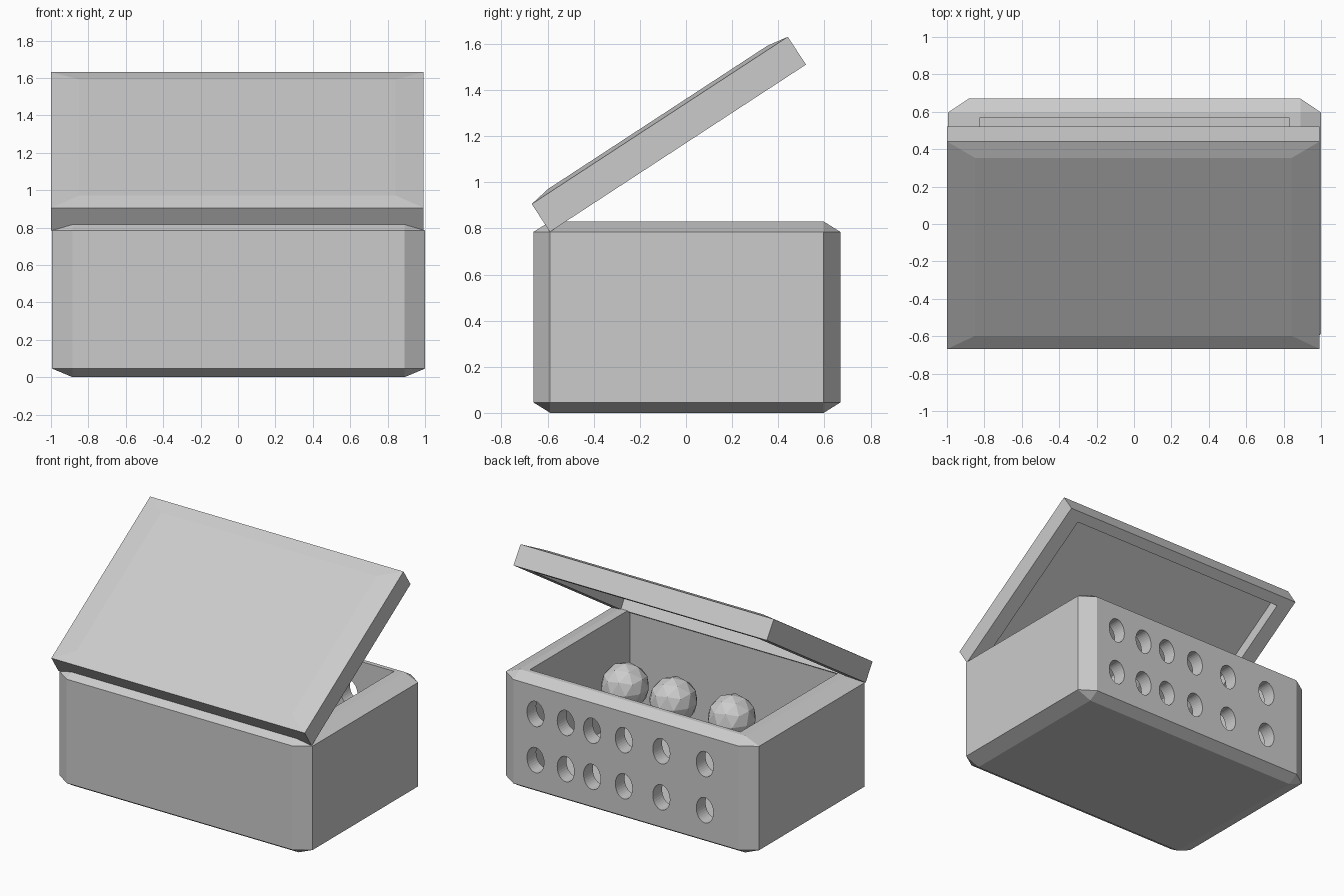
import bpy, bmesh, math
from mathutils import Matrix, Vector

if "Cube" in bpy.data.objects:
    bpy.data.objects.remove(bpy.data.objects["Cube"])

grey = bpy.data.materials.new("light_grey")
grey.diffuse_color = (0.6, 0.6, 0.6, 1)
grey.use_nodes = True
grey.node_tree.nodes["Principled BSDF"].inputs["Base Color"].default_value = grey.diffuse_color


def make(name, bm):
    bmesh.ops.recalc_face_normals(bm, faces=bm.faces)
    me = bpy.data.meshes.new(name)
    bm.to_mesh(me)
    bm.free()
    me.materials.append(grey)
    ob = bpy.data.objects.new(name, me)
    bpy.context.scene.collection.objects.link(ob)
    return ob


def box(bm, size, centre):
    m = Matrix.Translation(centre) @ Matrix.Diagonal((*size, 1))
    return bmesh.ops.create_cube(bm, size=1, matrix=m)["verts"]


def cut(ob, cutter):
    # apply a boolean difference, then discard the cutter
    mod = ob.modifiers.new("cut", 'BOOLEAN')
    mod.operation, mod.solver, mod.object = 'DIFFERENCE', 'EXACT', cutter
    cutter.hide_render = True
    dg = bpy.context.evaluated_depsgraph_get()
    me = bpy.data.meshes.new_from_object(ob.evaluated_get(dg))
    ob.modifiers.clear()
    ob.data = me
    bpy.data.objects.remove(cutter)


# box body: chamfered cube, stretched so the chamfers stretch too
bm = bmesh.new()
bmesh.ops.create_cube(bm, size=2)
bmesh.ops.bevel(bm, geom=list(bm.edges), offset=0.11, segments=1,
                affect='EDGES', profile=0.5)
bmesh.ops.transform(bm, verts=bm.verts, matrix=Matrix.Translation((0.003, 0.004, 0.415))
                    @ Matrix.Diagonal((0.9965, 0.666, 0.415, 1)))
body = make("box_body", bm)

# open cavity
bm = bmesh.new()
box(bm, (1.656, 1.125, 1.0), (0.003, 0.004, 0.58))
cut(body, make("cavity_cutter", bm))

# two rows of oval holes through the back wall
bm = bmesh.new()
for z in (0.257, 0.585):
    for x in (0.715, 0.477, 0.27, 0.02, -0.275, -0.617):
        m = (Matrix.Translation((x, 0.62, z)) @ Matrix.Rotation(math.pi / 2, 4, 'X')
             @ Matrix.Diagonal((0.067, 0.09, 1, 1)))
        bmesh.ops.create_cone(bm, cap_ends=True, segments=32, radius1=1, radius2=1,
                              depth=0.3, matrix=m)
cut(body, make("hole_cutter", bm))

# lid: slab with a slightly raised top panel and a recessed underside, hinged at the front
L, T, W = 1.326, 0.144, 0.9965


def ring(bm, wx, y0, y1, z):
    return [bm.verts.new(p) for p in ((-wx, y0, z), (wx, y0, z), (wx, y1, z), (-wx, y1, z))]


bm = bmesh.new()
rings = [ring(bm, W - 0.15, 0.095, L - 0.095, T + 0.016),
         ring(bm, W, 0, L, T),
         ring(bm, W, 0, L, 0),
         ring(bm, W - 0.11, 0.075, L - 0.075, 0),
         ring(bm, W - 0.11, 0.075, L - 0.075, 0.08)]
for a, b in zip(rings, rings[1:]):
    for i in range(4):
        j = (i + 1) % 4
        bm.faces.new((a[i], a[j], b[j], b[i]))
bm.faces.new(rings[0])
bm.faces.new(rings[-1])
bmesh.ops.transform(bm, verts=bm.verts, matrix=Matrix.Translation((-0.0035, -0.59, 0.785))
                    @ Matrix.Rotation(math.radians(33.15), 4, 'X'))
make("lid", bm)

# three faceted balls inside
for i, x in enumerate((0.48, 0.10, -0.36)):
    bm = bmesh.new()
    bmesh.ops.create_icosphere(bm, subdivisions=2, radius=0.16,
                               matrix=Matrix.Translation((x, 0, 0.59)))
    make(f"ball_{i + 1}", bm)
